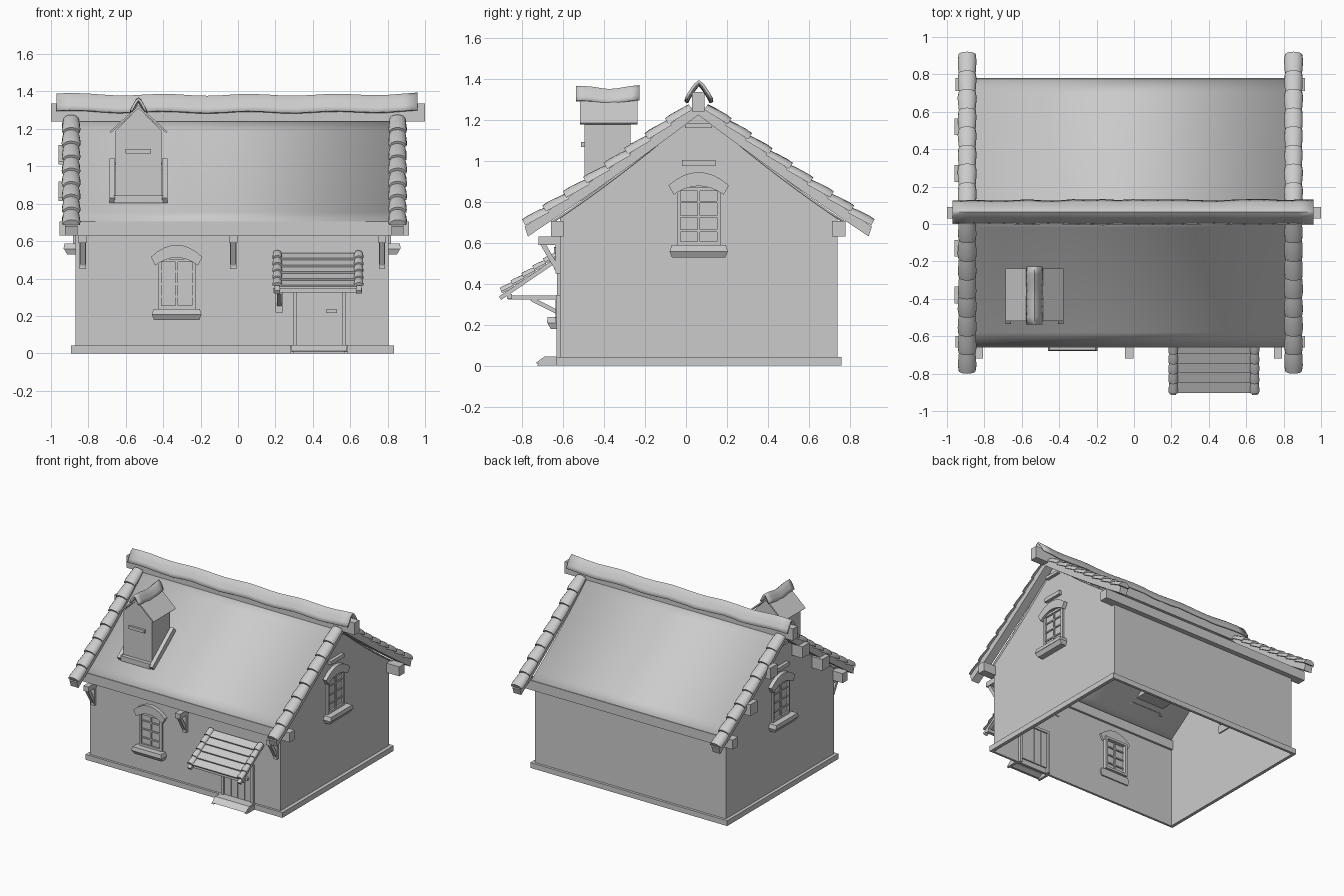
import bpy, bmesh, math, random
from mathutils import Vector, Matrix

if "Cube" in bpy.data.objects:
    bpy.data.objects.remove(bpy.data.objects["Cube"])

random.seed(4)
RY = 0.06                      # y of the ridge
XL, XR = -0.868, 0.805         # gable wall planes
YF, YB = -0.615, 0.74          # front and back wall planes


def panel_z(d): return 1.255 - 0.87 * d + 0.14 * d * d
def rafter_z(d): return 1.26 - 0.76 * d + 0.055 * d * d


def finish(name, bm, smooth=False):
    bmesh.ops.recalc_face_normals(bm, faces=bm.faces)
    me = bpy.data.meshes.new(name)
    bm.to_mesh(me)
    bm.free()
    ob = bpy.data.objects.new(name, me)
    bpy.context.collection.objects.link(ob)
    if smooth:
        bpy.ops.object.select_all(action='DESELECT')
        ob.select_set(True)
        bpy.context.view_layer.objects.active = ob
        bpy.ops.object.shade_smooth_by_angle(angle=math.radians(40))
    return ob


def loft(bm, rings, closed=True):
    vs = [[bm.verts.new(p) for p in r] for r in rings]
    n = len(vs[0])
    for a, b in zip(vs, vs[1:]):
        for i in range(n if closed else n - 1):
            j = (i + 1) % n
            bm.faces.new((a[i], a[j], b[j], b[i]))
    if closed:
        bm.faces.new(vs[0])
        bm.faces.new(vs[-1])


def box(bm, x0, x1, y0, y1, z0, z1, M=Matrix()):
    loft(bm, [[M @ Vector((x, y, z)) for x, y in ((x0, y0), (x1, y0), (x1, y1), (x0, y1))] for z in (z0, z1)])


def beam(bm, p0, p1, w, h):
    # rectangular bar between two points, w sideways along x
    p0, p1 = Vector(p0), Vector(p1)
    s = Vector((w / 2, 0, 0))
    n = s.cross(p1 - p0).normalized() * h / 2
    loft(bm, [[p - s - n, p + s - n, p + s + n, p - s + n] for p in (p0, p1)])


def barrel(bm, p0, p1, w, h):
    # bulging half-round tile running from p0 down to p1
    p0, p1 = Vector(p0), Vector(p1)
    n = Vector((1, 0, 0)).cross(p1 - p0).normalized()
    if n.z < 0:
        n = -n
    rings = []
    for t, k in ((0, .86), (.3, .96), (.75, 1.02), (1, .95)):
        k *= random.uniform(.97, 1.03)
        rings.append([p0.lerp(p1, t) + Vector((math.cos(a) * w / 2 * k, 0, 0)) + n * math.sin(a) * h * k
                      for a in [math.pi * i / 8 for i in range(9)]])
    loft(bm, rings)


def ridge_cap(name, M, length, hw, h, steps, wob):
    # wavy bent shell along local x, peak at local z = h
    bm = bmesh.new()
    rings = []
    for i in range(steps + 1):
        t = 2 * i / steps - 1
        dz = wob * math.sin(i * 1.1) + wob * 1.5 * t ** 4
        k = 1 + random.uniform(-.07, .07)
        rings.append([M @ Vector((t * length / 2, u * hw * k, h * (1 - abs(u) ** 1.35) + dz))
                      for u in [j / 4 - 1 for j in range(9)]])
    loft(bm, rings, closed=False)
    ob = finish(name, bm, True)
    m = ob.modifiers.new("thickness", 'SOLIDIFY')
    m.thickness = 0.014
    m.offset = 0


# walls: four-sided shell with gables that follow the roof sweep, open below
bm = bmesh.new()
prof = [(YF, 0), (YF, panel_z(RY - YF))]
prof += [(RY + d, panel_z(abs(d)) - .004) for d in (-.5, -.33, -.16, 0, .16, .33, .5)]
prof += [(YB, panel_z(YB - RY)), (YB, 0)]
for x in (XL, XR):
    bm.faces.new([bm.verts.new((x, y, z)) for y, z in prof])
for y in (YF, YB):
    bm.faces.new([bm.verts.new(p) for p in ((XL, y, 0), (XR, y, 0), (XR, y, .69), (XL, y, .69))])
finish("walls", bm)

# plinth ring
bm = bmesh.new()
for y0, y1 in ((YF - .018, YF), (YB, YB + .02)):
    box(bm, -.893, .833, y0, y1, 0, .042)
for x0, x1 in ((-.893, XL), (XR, .833)):
    box(bm, x0, x1, YF, YB, 0, .042)
finish("plinth", bm)

# swept roof sheet
bm = bmesh.new()
ds = [.72 * i / 9 for i in range(-9, 10)]
loft(bm, [[(x, RY + d, panel_z(abs(d))) for d in ds] for x in (-.87, .815)], closed=False)
ob = finish("roof_sheet", bm, True)
m = ob.modifiers.new("thickness", 'SOLIDIFY')
m.thickness = .01

# long timbers: ridge beam, wall plates, purlin stubs
bm = bmesh.new()
box(bm, -1, 1, .03, .09, 1.24, 1.335)
box(bm, -.955, .915, -.66, -.598, .63, .705)
box(bm, -.955, .915, .712, .78, .63, .705)
for d in (-.44, -.19, .21, .46):
    z = panel_z(abs(d)) + .02
    box(bm, -.96, XL, RY + d - .045, RY + d + .045, z - .09, z)
finish("roof_timbers", bm)

# curved rafters and barrel tiles along both gable edges
rb, tb = bmesh.new(), bmesh.new()
for xc in (-.892, .853):
    for s in (-1, 1):
        dd = [.84 * i / 8 for i in range(9)]
        loft(rb, [[(xc + w, RY + s * (d + o), rafter_z(d) + z)
                   for w, o, z in ((-.033, -.008, -.03), (.033, -.008, -.03), (.033, .008, .018), (-.033, .008, .018))]
                  for d in dd])
        for i in range(8):
            d0, d1 = .03 + .1 * i, .145 + .1 * i
            barrel(tb, (xc, RY + s * d0, rafter_z(d0) + .012), (xc, RY + s * d1, rafter_z(d1) + .028), .098, .036)
finish("rafters", rb)
finish("edge_tiles", tb, True)
ridge_cap("ridge_cap", Matrix.Translation((-.005, RY + .003, 1.29)), 1.93, .06, .085, 24, .005)

# chimney with its own little gable roof
CX, CY = -.532, -.382
bm = bmesh.new()
loft(bm, [[(CX + x, y, z) for x, z in ((-.123, .83), (.123, .83), (.123, 1.19), (0, 1.315), (-.123, 1.19))]
          for y in (-.495, -.27)])
box(bm, CX - .07, CX + .067, -.512, -.49, 1.068, 1.092)
finish("chimney", bm)
bm = bmesh.new()
loft(bm, [[(CX + x, y, z) for x, z in ((-.155, 1.185), (0, 1.325), (.155, 1.185), (.148, 1.178), (0, 1.31), (-.148, 1.178))]
          for y in (-.518, -.238)])
finish("chimney_roof", bm)
ridge_cap("chimney_cap", Matrix.Translation((CX, CY, 1.285)) @ Matrix.Rotation(math.pi / 2, 4, 'Z'), .31, .038, .065, 8, .006)

# flashing frame at the chimney foot
bm = bmesh.new()
for x in (-.14, .14):
    beam(bm, (CX + x, -.52, panel_z(.58) + .015), (CX + x, -.25, panel_z(.31) + .025), .03, .045)
box(bm, CX - .13, CX + .13, -.525, -.49, .805, .845)
box(bm, CX - .13, CX + .13, -.275, -.245, .98, 1.02)
finish("chimney_flashing", bm)

# eave brackets
bm = bmesh.new()
for x in (-.83, -.026, .77):
    box(bm, x - .022, x + .022, -.72, YF, .59, .63)
    box(bm, x - .017, x + .017, -.638, YF, .45, .59)
    beam(bm, (x, -.7, .595), (x, -.63, .475), .028, .024)
finish("eave_brackets", bm)


def window(name, origin, u, w, hw, z0, z1):
    # framed window with segmental arch and sill; local x across, y outward
    M = Matrix.Translation(origin) @ Matrix((u, w, (0, 0, 1))).transposed().to_4x4()
    bm = bmesh.new()
    for a, b in ((-hw, -hw + .018), (hw - .018, hw)):
        box(bm, a, b, -.03, .014, z0, z1, M)
    for a, b in ((z0, z0 + .018), (z1 - .018, z1)):
        box(bm, -hw, hw, -.03, .014, a, b, M)
    box(bm, -.006, .006, -.01, .009, z0, z1, M)
    for i in (1, 2, 3):
        z = z0 + (z1 - z0) * i / 4
        box(bm, -hw, hw, -.01, .008, z - .005, z + .005, M)
    finish(name + "_frame", bm)
    bm = bmesh.new()
    ts = [i / 4 - 1 for i in range(9)]
    zi = z1 - .035
    loft(bm, [[M @ Vector(p) for p in ((t * hw * 1.14, -.015, zi + .042 * (1 - t * t)), (t * hw * 1.14, .03, zi + .042 * (1 - t * t)),
               (t * hw * 1.38, .03, zi + .045 + .065 * (1 - t * t)), (t * hw * 1.38, -.015, zi + .045 + .065 * (1 - t * t)))] for t in ts])
    finish(name + "_arch", bm)
    bm = bmesh.new()
    k = hw * 1.33
    for e, d, za, f, g, zb in ((k - .012, .045, z0 - .06, k, .062, z0 - .03), (k, .065, z0 - .03, k - .01, .06, z0)):
        loft(bm, [[M @ Vector(p) for p in ((-a, -.01, z), (a, -.01, z), (a, b, z), (-a, b, z))]
                  for a, b, z in ((e, d, za), (f, g, zb))])
    finish(name + "_sill", bm)


window("front_window", (-.328, YF, 0), (1, 0, 0), (0, -1, 0), .1, .238, .505)
window("right_window", (XR, .062, 0), (0, 1, 0), (1, 0, 0), .107, .588, .87)
window("left_window", (XL, .062, 0), (0, -1, 0), (-1, 0, 0), .107, .588, .87)

# projecting stones on the gables
bm = bmesh.new()
for a, b in ((XR - .01, XR + .025), (XL - .025, XL + .01)):
    box(bm, a, b, -.02, .145, .975, 1.005)
    box(bm, a, b, -.005, .128, 1.16, 1.182)
finish("gable_stones", bm)

# door, jambs, handle and step
bm = bmesh.new()
for i in range(4):
    x = .317 + i * .0595
    box(bm, x, x + .056, YF - .006, YF + .01, .04, .33)
for x in (.295, .555):
    box(bm, x, x + .02, YF - .018, YF + .02, 0, .34)
box(bm, .295, .575, YF - .018, YF + .02, .325, .345)
box(bm, .47, .53, YF - .025, YF, .215, .235)
finish("door", bm)
bm = bmesh.new()
loft(bm, [[(x, y, z) for y, z in ((-.735, .012), (-.69, .045), (YF, .045), (YF, .03), (-.685, .028), (-.715, .01))] for x in (.285, .582)])
for x in (.278, .568):
    loft(bm, [[(x + o, y, z) for y, z in ((-.73, 0), (-.69, .04), (YF, .04), (YF, 0))] for o in (0, .02)])
finish("door_step", bm)

# porch canopy: overlapping planks, edge tiles, arms and brace
def canopy(t, dz=0): return (-.63 - .265 * t, .53 - .18 * t + dz)
pb, tb, sb = bmesh.new(), bmesh.new(), bmesh.new()
for i in range(5):
    a, b = canopy(i / 5), canopy((i + 1.12) / 5, .014)
    beam(pb, (.428 + random.uniform(-.006, .006), *a), (.428, *b), .41, .012)
    for x in (.21, .645):
        barrel(tb, (x, *canopy(i / 5, .006)), (x, *canopy((i + 1.12) / 5, .016)), .05, .02)
for x in (.21, .645):
    beam(sb, (x, *canopy(-.05, -.012)), (x, *canopy(1.05, -.012)), .03, .02)
box(sb, .188, .663, -.875, -.85, .325, .35)
box(sb, .205, .235, -.87, YF, .322, .342)
box(sb, .2, .24, -.637, YF, .218, .33)
beam(sb, (.22, -.755, .325), (.22, -.63, .262), .024, .02)
finish("canopy_planks", pb)
finish("canopy_tiles", tb, True)
finish("canopy_frame", sb)
